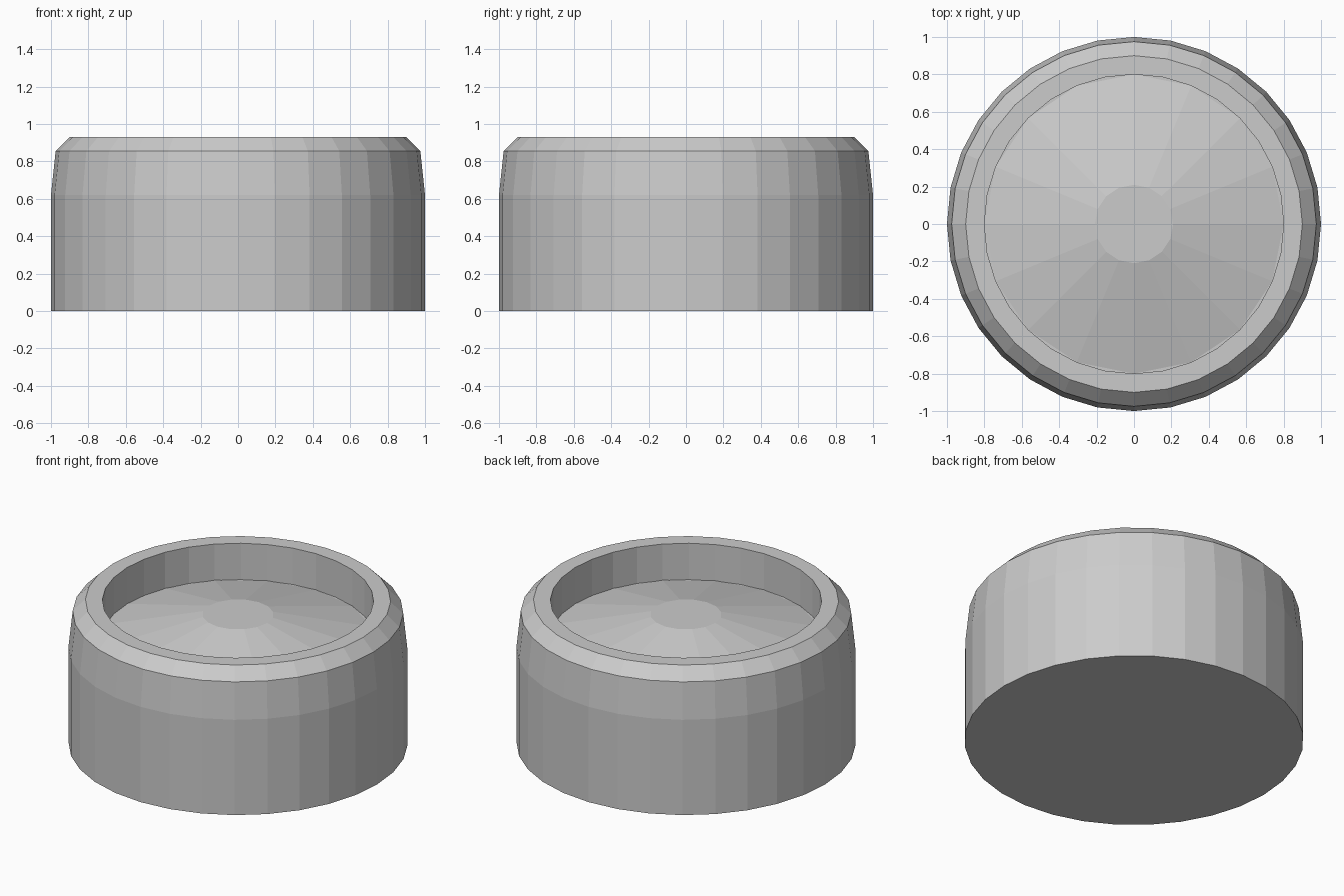
import bpy
import bmesh
from math import cos, sin, tau

cube = bpy.data.objects.get("Cube")
if cube:
    bpy.data.objects.remove(cube, do_unlink=True)

grey = bpy.data.materials.new("light_grey")
grey.use_nodes = True
colour = (0.6, 0.6, 0.6, 1)
grey.diffuse_color = colour
grey.node_tree.nodes["Principled BSDF"].inputs["Base Color"].default_value = colour


def lathe(name, profile, sides, cap_start=True):
    """Spin (radius, height) points around z, closing the ends with flat caps."""
    bm = bmesh.new()
    rings = [[bm.verts.new((r * cos(tau * i / sides), r * sin(tau * i / sides), z))
              for i in range(sides)] for r, z in profile]
    for low, high in zip(rings, rings[1:]):
        for i in range(sides):
            j = (i + 1) % sides
            bm.faces.new((low[i], low[j], high[j], high[i]))
    if cap_start:
        bm.faces.new(rings[0][::-1])
    bm.faces.new(rings[-1])
    mesh = bpy.data.meshes.new(name)
    bm.to_mesh(mesh)
    bm.free()
    mesh.materials.append(grey)
    obj = bpy.data.objects.new(name, mesh)
    bpy.context.collection.objects.link(obj)
    return obj


# Cup body: straight side, slight taper, chamfer, rim and recess
lathe("body", [(1, 0), (1, 0.62), (0.975, 0.855), (0.9, 0.93),
               (0.8, 0.93), (0.8, 0.693)], 32)

# Shallow faceted cone with a flat centre, set in the recess
lathe("recess_cone", [(0.8, 0.695), (0.21, 0.84)], 16, cap_start=False)
